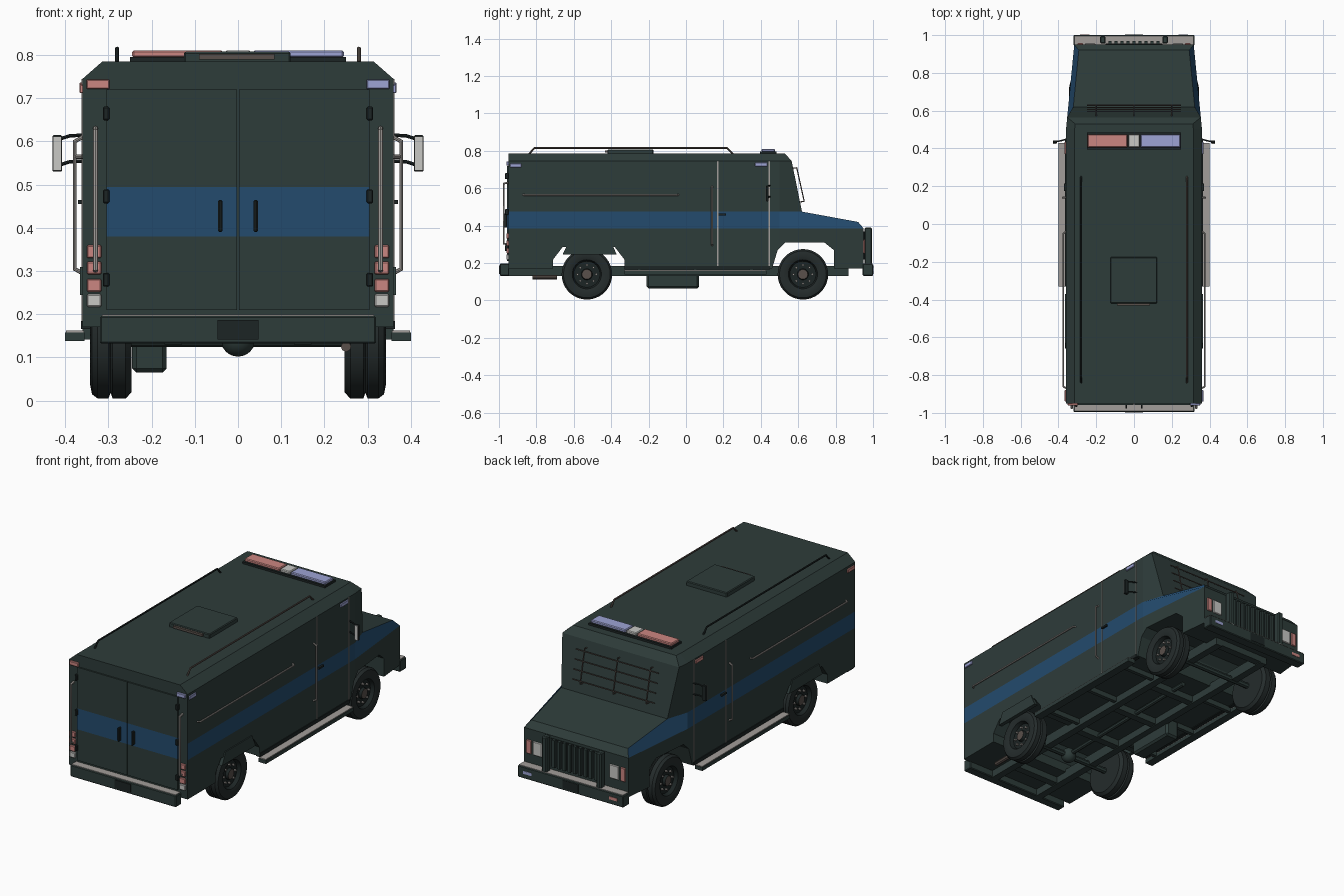
import bpy
import bmesh
import math
from mathutils import Matrix, Vector

if "Cube" in bpy.data.objects:
    bpy.data.objects.remove(bpy.data.objects["Cube"])


def material(name, r, g, b):
    mat = bpy.data.materials.new(name)
    mat.use_nodes = True
    mat.diffuse_color = (r, g, b, 1)
    mat.node_tree.nodes["Principled BSDF"].inputs["Base Color"].default_value = (r, g, b, 1)
    return mat


GREEN = material("dark_green_paint", .027, .045, .042)
BLUE = material("stripe_blue", .017, .07, .155)
BLACK = material("rubber_black", .018, .025, .025)
TRIM = material("trim_black", .012, .018, .018)
SILVER = material("bare_metal", .36, .34, .32)
RED = material("lamp_red", .6, .24, .22)
VIOLET = material("lamp_blue", .34, .37, .66)
WHITE = material("lamp_white", .58, .58, .56)
BROWN = material("guard_brown", .1, .08, .07)
SIDES = ((-1, "right"), (1, "left"))


def finish(name, bm, *mats):
    bmesh.ops.recalc_face_normals(bm, faces=bm.faces[:])
    mesh = bpy.data.meshes.new(name)
    bm.to_mesh(mesh)
    bm.free()
    for mat in mats:
        mesh.materials.append(mat)
    obj = bpy.data.objects.new(name, mesh)
    bpy.context.collection.objects.link(obj)
    return obj


def smooth(obj):
    bpy.ops.object.select_all(action="DESELECT")
    obj.select_set(True)
    bpy.context.view_layer.objects.active = obj
    bpy.ops.object.shade_smooth_by_angle(angle=math.radians(35))


def box_mesh(x, y, z, bevel=0):
    bm = bmesh.new()
    bmesh.ops.create_cube(bm, size=1)
    low, high = (Vector(p) for p in zip(x, y, z))
    for v in bm.verts:
        v.co = (low + high) / 2 + v.co * (high - low)
    if bevel:
        bmesh.ops.bevel(bm, geom=bm.edges[:], offset=bevel, segments=1, affect="EDGES")
    return bm


def box(name, mat, x, y, z, bevel=0):
    return finish(name, box_mesh([min(x), max(x)], y, z, bevel), mat)


def tube(name, mat, points, radius=.005):
    curve = bpy.data.curves.new(name, "CURVE")
    curve.dimensions = "3D"
    curve.bevel_depth = radius
    curve.bevel_resolution = 2
    curve.use_fill_caps = True
    line = curve.splines.new("POLY")
    line.points.add(len(points) - 1)
    for target, point in zip(line.points, points):
        target.co = (*point, 1)
    temp = bpy.data.objects.new(name, curve)
    mesh = bpy.data.meshes.new_from_object(temp)
    bpy.data.objects.remove(temp)
    mesh.materials.clear()
    mesh.materials.append(mat)
    obj = bpy.data.objects.new(name, mesh)
    bpy.context.collection.objects.link(obj)
    smooth(obj)
    return obj


def prism(profile, x0, x1):
    bm = bmesh.new()
    face = bm.faces.new([bm.verts.new((x0, y, z)) for y, z in profile])
    new = bmesh.ops.extrude_face_region(bm, geom=[face])["geom"]
    bmesh.ops.translate(bm, vec=(x1 - x0, 0, 0), verts=[g for g in new if isinstance(g, bmesh.types.BMVert)])
    bmesh.ops.recalc_face_normals(bm, faces=bm.faces[:])
    return bm


def cut(bm, point, normal, clip=False):
    bmesh.ops.bisect_plane(bm, geom=bm.verts[:] + bm.edges[:] + bm.faces[:], dist=1e-5,
                           plane_co=point, plane_no=normal, clear_outer=clip)
    if clip:
        bmesh.ops.holes_fill(bm, edges=[e for e in bm.edges if e.is_boundary], sides=0)


# Body shell: side profile with wheel openings, chamfered roof, tapered nose
profile = [(-.95, .17), (-.71, .17), (-.71, .22), (-.66, .285), (-.38, .285), (-.33, .22), (-.33, .17),
           (.46, .17), (.49, .27), (.53, .31), (.74, .31), (.79, .27), (.79, .17), (.95, .17),
           (.95, .385), (.92, .42), (.62, .475), (.565, .745), (.53, .785), (-.95, .785)]
body = prism(profile, -.36, .36)
for s, side in SIDES:
    cut(body, (s * .36, 0, .745), (s * .035, 0, .04), clip=True)
for z in (.385, .475):
    cut(body, (0, 0, z), (0, 0, 1))
cut(body, (0, .5, 0), (0, 1, 0))
for v in body.verts:
    if v.co.y > .5:
        v.co.x *= 1 - .27 * (v.co.y - .5)
    if v.co.y > .6 and v.co.z > .4:
        v.co.x -= math.copysign(.027, v.co.x)
body.normal_update()
for f in body.faces:
    height = f.calc_center_median().z
    if .385 < height < .475 and abs(f.normal.x) > .5:
        f.material_index = 1
finish("body_shell", body, GREEN, BLUE)

# Chassis and running gear
for s, side in SIDES:
    box(side + "_chassis_rail", GREEN, (s * .13, s * .17), (-.95, .87), (.13, .185))
for y in (-.8, -.3, 0, .3, .85):
    box("cross_member", GREEN, (-.15, .15), (y - .02, y + .02), (.135, .17))
box("fuel_tank", GREEN, (-.245, -.165), (-.21, .07), (.065, .17), .01)
tube("exhaust_pipe", BROWN, [(.25, -.82, .125), (.25, -.69, .125)], .012)
for y in (-.53, .625):
    tube("axle", GREEN, [(-.28, y, .14), (.28, y, .14)], .016)
ball = bmesh.new()
bmesh.ops.create_uvsphere(ball, u_segments=20, v_segments=12, radius=.04,
                          matrix=Matrix.Translation((0, -.53, .142)))
smooth(finish("differential", ball, GREEN))
tube("drive_shaft", GREEN, [(0, -.5, .145), (0, .4, .16)], .012)

# Wheels: one lathed section with hub, rim and grooved tyre
section = [(.33, 0), (.33, .026), (.315, .03), (.315, .07), (.335, .078), (.343, .1), (.338, .125),
           (.325, .135), (.3, .135), (.295, .122), (.29, .135), (.26, .135), (.246, .12), (.246, 0)]
for y in (-.53, .625):
    for s, side in SIDES:
        wheel = bmesh.new()
        verts = [wheel.verts.new((s * x, 0, r)) for x, r in section]
        edges = [wheel.edges.new(pair) for pair in zip(verts, verts[1:])]
        bmesh.ops.spin(wheel, geom=verts + edges, axis=(1, 0, 0), cent=(0, 0, 0),
                       angle=math.tau, steps=36, use_duplicate=False)
        bmesh.ops.remove_doubles(wheel, verts=wheel.verts[:], dist=1e-4)
        for f in wheel.faces:
            c = f.calc_center_median()
            radius = math.hypot(c.y, c.z)
            f.material_index = 2 if radius > .08 or abs(c.x) < .3 else 1 if radius > .026 else 0
        bmesh.ops.translate(wheel, vec=(0, y, .14), verts=wheel.verts[:])
        smooth(finish(side + "_wheel", wheel, BROWN, TRIM, BLACK))
        for i in range(8):
            a = math.tau * i / 8
            by, bz = y + .05 * math.cos(a), .14 + .05 * math.sin(a)
            tube("wheel_bolt", SILVER, [(s * .312, by, bz), (s * .325, by, bz)], .006)

# Bumpers with bright tread plates
for name, y0, y1 in (("rear_bumper", -.995, -.945), ("front_bumper", .945, 1)):
    box(name, GREEN, (-.32, .32), (y0, y1), (.132, .196), .004)
    box(name + "_tread", SILVER, (-.315, .315), (y0 + .004, y1 - .004), (.194, .199))
box("rear_plate", TRIM, (-.048, .048), (-.999, -.993), (.142, .187))
box("front_plate", TRIM, (-.048, .048), (.998, 1.002), (.142, .187))

# Rear doors with stripe, hinges and handles
for s, side in SIDES:
    door = box_mesh(sorted((s * .002, s * .305)), (-.958, -.94), (.21, .72))
    for z in (.38, .495):
        cut(door, (0, 0, z), (0, 0, 1))
    for f in door.faces:
        f.material_index = int(.38 < f.calc_center_median().z < .495)
    finish(side + "_rear_door", door, GREEN, BLUE)
    for z in (.28, .473, .665):
        box("door_hinge", TRIM, (s * .298, s * .313), (-.968, -.95), (z - .016, z + .016), .003)
    box("door_handle", TRIM, (s * .036, s * .046), (-.978, -.956), (.39, .465), .003)
    tube("rear_grab_bar", SILVER, [(s * .33, -.95, .3), (s * .33, -.975, .305),
                                   (s * .33, -.975, .625), (s * .33, -.95, .63)], .006)
    # Rear lamp clusters
    for z, mat in ((.345, RED), (.307, RED), (.267, RED), (.232, WHITE)):
        box("tail_lamp", mat, (s * .316, s * .35), (-.96, -.94), (z - .015, z + .015), .003)
    beacon = RED if s < 0 else VIOLET
    box("rear_beacon", beacon, (s * .297, s * .351), (-.96, -.94), (.721, .744), .003)
    box("rear_side_beacon", beacon, (s * .355, s * .367), (-.94, -.88), (.712, .732), .002)
    box("cab_side_beacon", beacon, (s * .355, s * .367), (.37, .435), (.717, .737), .002)

    # Wheel flare, side step and sill
    flare = prism([(-.66, .245), (-.63, .31), (-.4, .31), (-.37, .245)], s * .345, s * .366)
    finish(side + "_wheel_flare", flare, GREEN)
    box(side + "_sill", TRIM, (s * .34, s * .364), (-.33, .45), (.166, .185))
    box(side + "_side_step", GREEN, (s * .355, s * .4), (-.33, .43), (.138, .158))
    box(side + "_step_tread", SILVER, (s * .357, s * .398), (-.328, .428), (.157, .162))
    for y in (-.25, .05, .35):
        box("step_bracket", GREEN, (s * .15, s * .36), (y - .01, y + .01), (.142, .172))

    # Cab door seams and handle
    for y in (.17, .445):
        box("cab_door_seam", SILVER, (s * .358, s * .362), (y - .003, y + .003), (.18, .745))
    box("cab_door_handle", TRIM, (s * .355, s * .37), (.175, .215), (.455, .465))

    # Grab rails
    tube("side_rail", SILVER, [(s * .36, -.87, .565), (s * .374, -.86, .565),
                               (s * .374, -.05, .565), (s * .36, -.04, .565)])
    tube("entry_grab_bar", SILVER, [(s * .36, .14, .295), (s * .378, .14, .305),
                                    (s * .378, .14, .6), (s * .36, .14, .61)])
    tube("roof_rail", TRIM if s < 0 else BROWN, [(s * .28, -.84, .783), (s * .28, -.81, .815),
                                                 (s * .28, .22, .815), (s * .28, .25, .783)])

    # Mirrors
    box(side + "_mirror", TRIM, (s * .407, s * .43), (.428, .442), (.53, .615), .003)
    box(side + "_mirror_glass", WHITE, (s * .409, s * .428), (.424, .429), (.533, .612))
    for z in (.545, .605):
        tube("mirror_arm", TRIM, [(s * .355, .45, z + .01), (s * .39, .44, z + .008), (s * .415, .436, z)], .004)

    # Nose lamps and push bar
    box("headlamp", WHITE, (s * .205, s * .26), (.94, .957), (.25, .325), .003)
    box("corner_lamp", RED, (s * .27, s * .3), (.94, .957), (.25, .325), .003)
    box("bumper_lamp", beacon, (s * .235, s * .285), (.995, 1.002), (.158, .174))
    box("push_bar_upright", GREEN, (s * .15, s * .18), (.955, .995), (.18, .39), .006)

# Grille
box("grille_back", TRIM, (-.15, .15), (.945, .955), (.22, .37))
for i in range(9):
    x = -.128 + .032 * i
    box("grille_slat", GREEN, (x - .008, x + .008), (.95, .968), (.22, .37))

# Roof hatch and light bar
box("roof_hatch", GREEN, (-.125, .122), (-.42, -.175), (.78, .808), .004)
box("hatch_handle", BROWN, (-.09, .085), (-.432, -.42), (.79, .802))
box("light_bar_base", TRIM, (-.25, .25), (.395, .485), (.783, .796))
for name, mat, x in (("red", RED, (-.245, -.035)), ("white", WHITE, (-.03, .03)), ("blue", VIOLET, (.035, .245))):
    box(name + "_light_bar_lens", mat, x, (.405, .475), (.794, .811), .004)

# Windscreen guard, parallel to the sloping glass
bottom, top = Vector((0, .632, .53)), Vector((0, .592, .71))
for i in range(4):
    p = bottom.lerp(top, .08 + .28 * i)
    tube("guard_bar", BROWN, [(-.25, p.y, p.z), (.25, p.y, p.z)], .003)
for x in (-.2, 0, .2):
    tube("guard_upright", BROWN, [(x, *bottom.yz), (x, *top.yz)], .003)
    for p in (bottom, top):
        tube("guard_stud", BROWN, [(x, p.y, p.z), (x, p.y - .035, p.z - .005)], .003)
